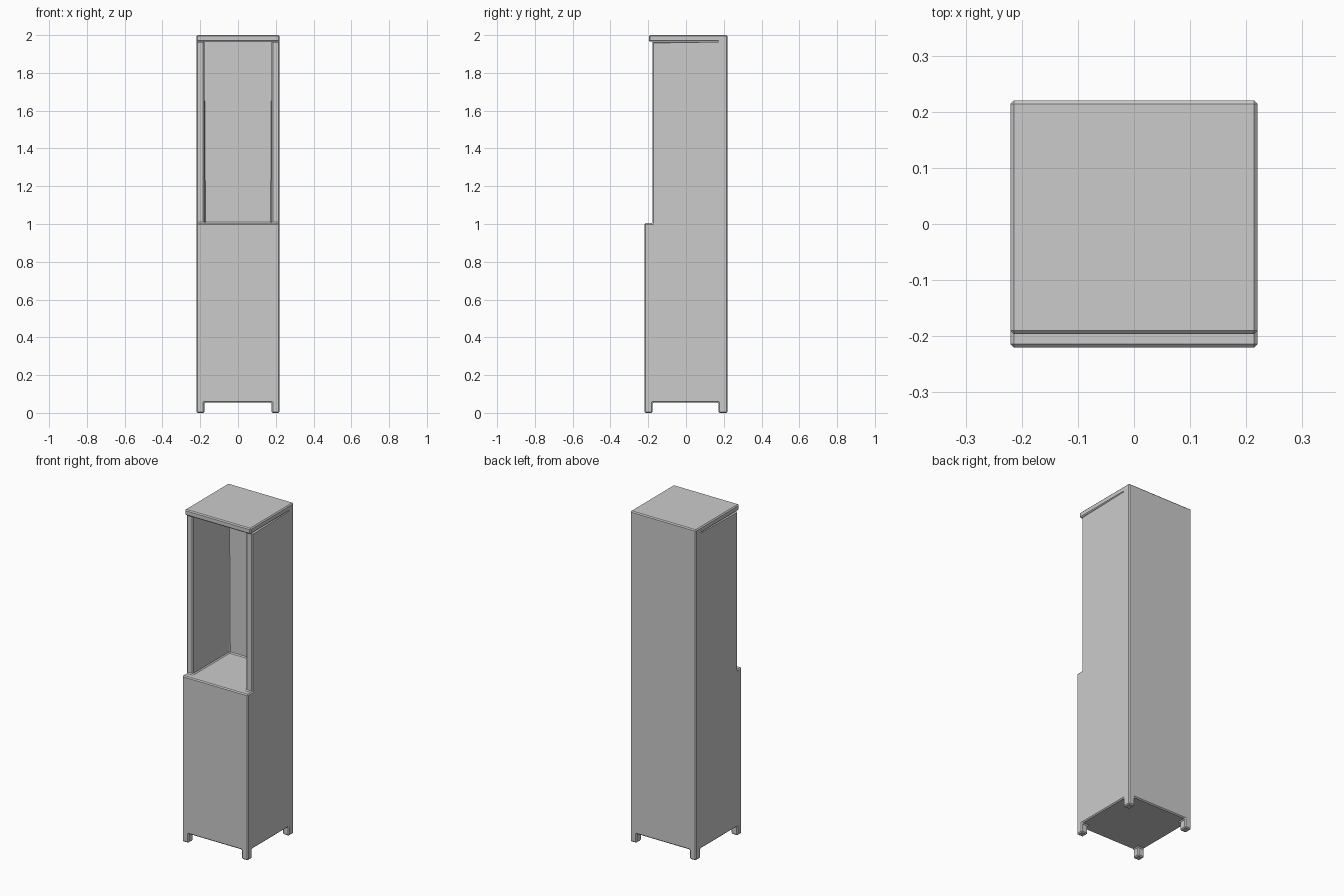
import bpy, bmesh

if "Cube" in bpy.data.objects:
    bpy.data.objects.remove(bpy.data.objects["Cube"])

X = [-0.22, -0.178, 0.178, 0.22]
Y = [-0.22, -0.177, 0.172, 0.22]
Z = [0.0, 0.055, 1.004, 1.964, 2.0]
BEVEL = 0.006


def solid(i, j, k):
    """Which grid cells of the cabinet are filled."""
    if not (0 <= i < 3 and 0 <= j < 3 and 0 <= k < 4):
        return False
    if k == 0:
        return i != 1 and j != 1              # four corner feet
    if k == 1:
        return True                           # lower cupboard
    if k == 2:
        return j == 2 or (j == 1 and i != 1)  # back and side walls
    return j == 2                             # back rises to the top


def finish(bm, name, keep):
    """Merge flat faces, chamfer the chosen edges and make the object."""
    bmesh.ops.remove_doubles(bm, verts=bm.verts, dist=1e-5)
    bmesh.ops.dissolve_limit(bm, angle_limit=0.01, verts=bm.verts, edges=bm.edges)
    bmesh.ops.recalc_face_normals(bm, faces=bm.faces)
    edges = [e for e in bm.edges if keep(e)]
    bmesh.ops.bevel(bm, geom=edges, offset=BEVEL, segments=1, profile=0.5,
                    affect='EDGES', clamp_overlap=True)
    bmesh.ops.recalc_face_normals(bm, faces=bm.faces)
    mesh = bpy.data.meshes.new(name)
    bm.to_mesh(mesh)
    bm.free()
    obj = bpy.data.objects.new(name, mesh)
    bpy.context.collection.objects.link(obj)
    return obj


# Cabinet body: feet, cupboard, open shelf walls and back in one skin
bm = bmesh.new()
grid = (X, Y, Z)
for i in range(3):
    for j in range(3):
        for k in range(4):
            if not solid(i, j, k):
                continue
            for axis in range(3):
                for side in (0, 1):
                    n = [i, j, k]
                    n[axis] += 1 if side else -1
                    if solid(*n):
                        continue
                    a, b = (axis + 1) % 3, (axis + 2) % 3
                    corners = [(0, 0), (1, 0), (1, 1), (0, 1)]
                    if not side:
                        corners.reverse()
                    verts = []
                    for u, v in corners:
                        p = [i, j, k]
                        p[axis] += side
                        p[a] += u
                        p[b] += v
                        verts.append(bm.verts.new([grid[d][p[d]] for d in range(3)]))
                    bm.faces.new(verts)


def body_edge(e):
    a, b = (v.co for v in e.verts)
    if min(a.z, b.z) < Z[3] - 1e-4:
        return True
    if all(abs(c.y - Y[2]) < 1e-4 for c in (a, b)):
        return False                          # seam against the top board
    if all(abs(c.z - Z[3]) < 1e-4 for c in (a, b)):
        return min(abs(a.x), abs(b.x)) > 0.2 and abs(a.y - b.y) > 0.1
    return True


finish(bm, "cabinet_body", body_edge)

# Top board: overhangs the shelf, its chamfer leaves a groove along the sides
bm = bmesh.new()
bmesh.ops.create_cube(bm, size=1)
y0, y1 = -0.196, Y[2]
for v in bm.verts:
    v.co.x *= 0.44
    v.co.y = y0 if v.co.y < 0 else y1
    v.co.z = Z[3] + 0.001 if v.co.z < 0 else Z[4]
finish(bm, "top_board", lambda e: min(v.co.y for v in e.verts) < y1 - 1e-4)
